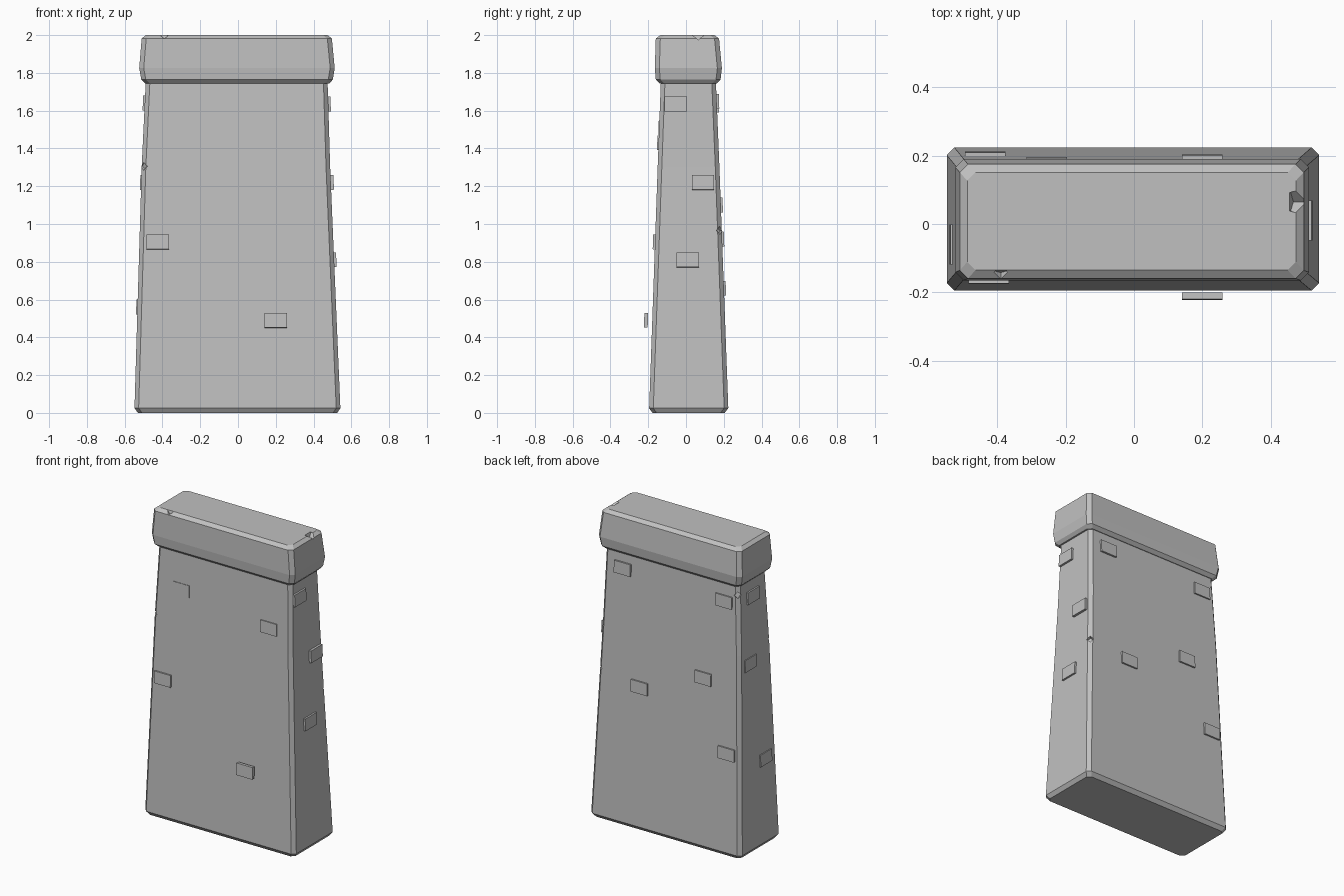
import bpy, bmesh, math
from mathutils import Matrix, Vector

cube = bpy.data.objects.get("Cube")
if cube:
    bpy.data.objects.remove(cube, do_unlink=True)

stone = bpy.data.materials.new("grey stone")
stone.use_nodes = True
grey = (0.53, 0.53, 0.53, 1)
stone.diffuse_color = grey
stone.node_tree.nodes["Principled BSDF"].inputs["Base Color"].default_value = grey


def finish(name, bm):
    bmesh.ops.recalc_face_normals(bm, faces=bm.faces)
    mesh = bpy.data.meshes.new(name)
    bm.to_mesh(mesh)
    bm.free()
    mesh.materials.append(stone)
    obj = bpy.data.objects.new(name, mesh)
    bpy.context.collection.objects.link(obj)
    return obj


def loft(name, levels, c):
    """Stack of chamfered rectangles, each (z, x0, x1, y0, y1)."""
    bm = bmesh.new()
    rings = []
    for z, x0, x1, y0, y1 in levels:
        outline = [(x0 + c, y0), (x1 - c, y0), (x1, y0 + c), (x1, y1 - c),
                   (x1 - c, y1), (x0 + c, y1), (x0, y1 - c), (x0, y0 + c)]
        rings.append([bm.verts.new((x, y, z)) for x, y in outline])
    for a, b in zip(rings, rings[1:]):
        for i in range(8):
            j = (i + 1) % 8
            bm.faces.new((a[i], a[j], b[j], b[i]))
    bm.faces.new(rings[0])
    bm.faces.new(rings[-1])
    return finish(name, bm)


def chip(target, place, size, turn):
    """Cut a small wedge out of an edge."""
    bm = bmesh.new()
    bmesh.ops.create_cube(bm, size=1)
    m = (Matrix.Translation(place)
         @ Matrix.Rotation(turn[1], 4, 'Z') @ Matrix.Rotation(turn[0], 4, 'X')
         @ Matrix.Rotation(math.pi / 4, 4, 'Y') @ Matrix.Diagonal((*size, 1)))
    bm.transform(m)
    cutter = finish("chip_cutter", bm)
    cutter.hide_render = True
    mod = target.modifiers.new("chip", 'BOOLEAN')
    mod.operation = 'DIFFERENCE'
    mod.solver = 'EXACT'
    mod.object = cutter
    bpy.context.view_layer.objects.active = target
    bpy.ops.object.modifier_apply(modifier=mod.name)
    bpy.data.objects.remove(cutter, do_unlink=True)


# Tapered shaft and overhanging cap
shaft = loft("pillar_shaft", [
    (0, -0.53, 0.525, -0.178, 0.205),
    (0.025, -0.548, 0.542, -0.195, 0.224),
    (1.3, -0.51, 0.488, -0.15, 0.177),
    (1.76, -0.488, 0.474, -0.133, 0.158)], 0.022)
cap = loft("pillar_cap", [
    (1.745, -0.492, 0.485, -0.14, 0.163),
    (1.765, -0.512, 0.502, -0.16, 0.183),
    (1.825, -0.523, 0.512, -0.165, 0.19),
    (1.982, -0.51, 0.497, -0.16, 0.175),
    (2.0, -0.488, 0.474, -0.135, 0.151)], 0.024)

# Chipped edges: small wedges pushed into the corners
chip(cap, (-0.39, -0.17, 2.005), (0.028, 0.07, 0.028), (-0.3, 0))
chip(cap, (0.505, 0.065, 2.01), (0.045, 0.1, 0.045), (-0.3, math.pi / 2))
for x, y, z, spin in [(-0.515, -0.155, 1.3, -math.pi / 4),
                      (0.503, 0.19, 0.97, -math.pi / 4),
                      (-0.493, 0.164, 1.69, math.pi / 4)]:
    chip(shaft, (x, y, z), (0.03, 0.07, 0.03), (0.2, spin))

# Raised bricks, tilted to follow each wall: normal, wall offset low and high
WALLS = {
    "front": (Vector((0, -1, 0)), 0.195, 0.133),
    "back": (Vector((0, 1, 0)), 0.224, 0.158),
    "left": (Vector((1, 0, 0)), 0.542, 0.474),
    "right": (Vector((-1, 0, 0)), 0.548, 0.488),
}
BRICKS = {
    "front": [(0.325, 1.43, 0.008), (-0.425, 0.905, 0.012),
              (0.2, 0.49, 0.044), (-0.31, 1.51, 0.004)],
    "back": [(0.34, 1.65, 0.013), (-0.39, 1.63, 0.01), (0.2, 0.92, 0.012),
             (-0.255, 1.1, 0.012), (-0.435, 0.66, 0.012)],
    "left": [(-0.055, 1.635, 0.012), (0.09, 1.22, 0.012), (0.01, 0.81, 0.01)],
    "right": [(0.02, 1.64, 0.012), (0.07, 1.22, 0.012), (-0.06, 0.56, 0.01)],
}
for side, spots in BRICKS.items():
    normal, low, high = WALLS[side]
    slope = (low - high) / 1.75
    out = (normal + Vector((0, 0, slope))).normalized()
    along = Vector((0, 0, 1)).cross(out).normalized()
    up = out.cross(along)
    axes = Matrix((along, up, out)).transposed().to_4x4()
    span = Vector((abs(normal.y), abs(normal.x), 0))
    for n, (u, z, proud) in enumerate(spots, 1):
        depth = 0.02
        place = span * u + normal * (low - slope * z + proud - depth / 2)
        place.z = z
        bm = bmesh.new()
        bmesh.ops.create_cube(bm, size=1)
        bm.transform(Matrix.Translation(place) @ axes
                     @ Matrix.Diagonal((0.118, 0.078, depth, 1)))
        finish(f"{side}_brick_{n}", bm)
